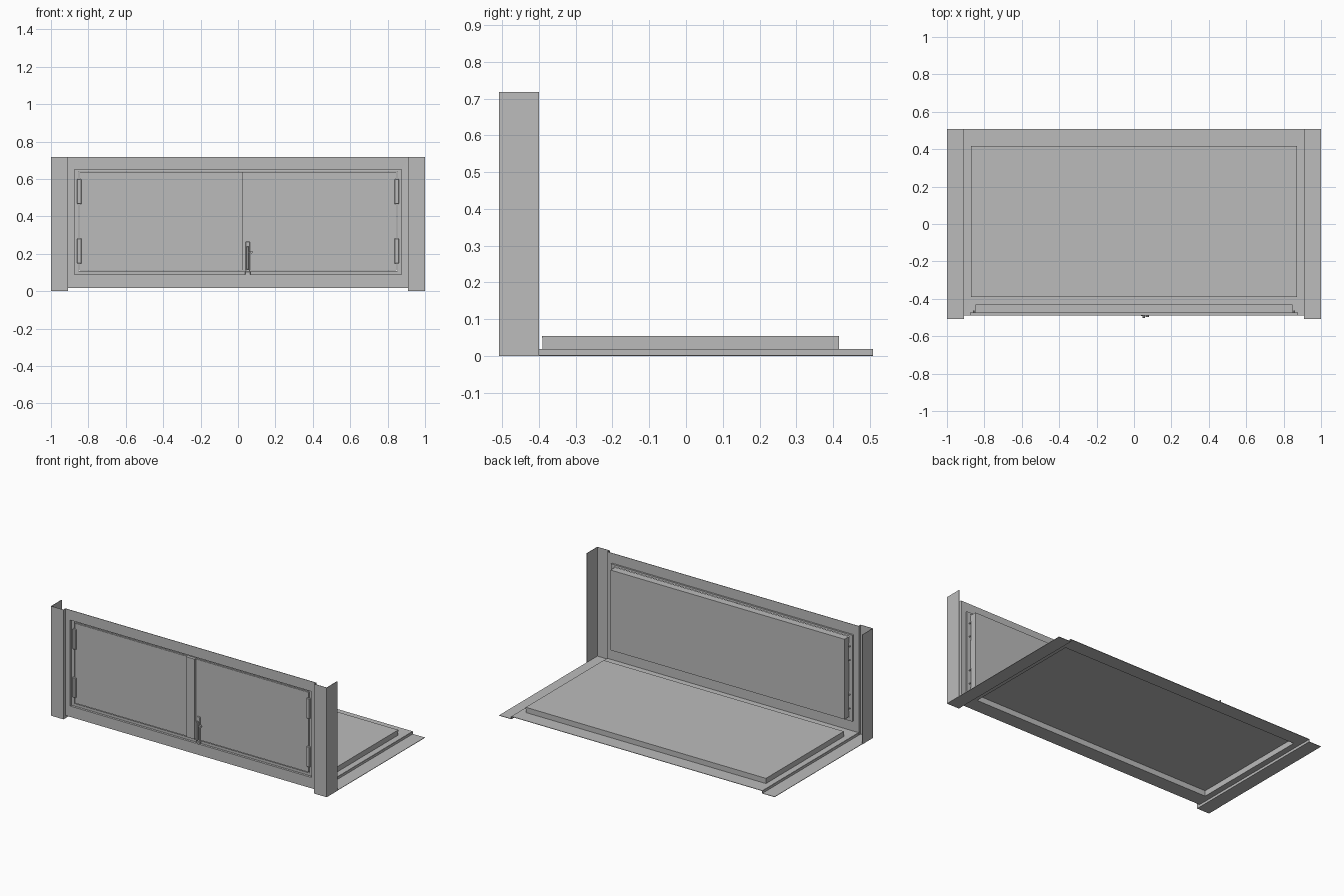
import bpy
import bmesh
from mathutils import Vector

cube = bpy.data.objects.get("Cube")
if cube:
    bpy.data.objects.remove(cube, do_unlink=True)

grey = bpy.data.materials.new("sheet grey")
grey.use_nodes = True
GREY = (0.5, 0.5, 0.5, 1)
grey.diffuse_color = GREY
grey.node_tree.nodes["Principled BSDF"].inputs["Base Color"].default_value = GREY

SHEET = 0.003


def finish(name, bm, thickness=0):
    bmesh.ops.recalc_face_normals(bm, faces=bm.faces)
    mesh = bpy.data.meshes.new(name)
    bm.to_mesh(mesh)
    bm.free()
    mesh.materials.append(grey)
    obj = bpy.data.objects.new(name, mesh)
    bpy.context.collection.objects.link(obj)
    if thickness:
        mod = obj.modifiers.new("thickness", "SOLIDIFY")
        mod.thickness = thickness
        mod.offset = 0
    return obj


def box(name, low, high, bevel=0):
    bm = bmesh.new()
    bmesh.ops.create_cube(bm, size=1)
    low, high = Vector(low), Vector(high)
    for v in bm.verts:
        v.co = (low + high) / 2 + v.co * (high - low)
    if bevel:
        bmesh.ops.bevel(bm, geom=bm.edges[:], offset=bevel, segments=1, affect="EDGES")
    return finish(name, bm)


def stepped_sheet(name, steps, place, cap):
    """Bent sheet through nested rectangles (u0, u1, v0, v1, level)."""
    bm = bmesh.new()
    rings = []
    for u0, u1, v0, v1, level in steps:
        corners = ((u0, v0), (u1, v0), (u1, v1), (u0, v1))
        rings.append([bm.verts.new(place(u, v, level)) for u, v in corners])
    for a, b in zip(rings, rings[1:]):
        for i in range(4):
            j = (i + 1) % 4
            bm.faces.new((a[i], a[j], b[j], b[i]))
    if cap:
        bm.faces.new(rings[-1])
    return finish(name, bm, SHEET)


def folded_strip(name, path, offset):
    """Open profile path swept along a straight offset."""
    bm = bmesh.new()
    start = [bm.verts.new(p) for p in path]
    end = [bm.verts.new(Vector(p) + Vector(offset)) for p in path]
    for i in range(len(path) - 1):
        bm.faces.new((start[i], start[i + 1], end[i + 1], end[i]))
    return finish(name, bm, SHEET)


def peg(name, centre, radius, depth):
    bpy.ops.mesh.primitive_cylinder_add(vertices=12, radius=radius, depth=depth,
                                        location=centre, rotation=(1.5708, 0, 0))
    obj = bpy.context.object
    obj.name = name
    obj.data.materials.append(grey)
    bpy.ops.object.shade_smooth_by_angle()
    return obj


# Floor with its raised tray, open underneath
stepped_sheet("floor_panel", [
    (-0.91, 0.91, -0.487, 0.509, 0.018),
    (-0.87, 0.87, -0.39, 0.415, 0.018),
    (-0.87, 0.87, -0.39, 0.415, 0.053),
], lambda u, v, w: (u, v, w), True)

# Front frame with a recessed rim around the opening
stepped_sheet("front_frame", [
    (-0.91, 0.91, 0.02, 0.718, -0.487),
    (-0.875, 0.875, 0.088, 0.652, -0.487),
    (-0.875, 0.875, 0.088, 0.652, -0.474),
    (-0.852, 0.852, 0.107, 0.64, -0.474),
], lambda u, v, w: (u, w, v), False)

# Folded corner posts and floor edges
for side, s in (("left", 1), ("right", -1)):
    folded_strip(side + "_corner_post",
                 [(s * 0.9985, -0.4, 0), (s * 0.9985, -0.508, 0),
                  (s * 0.91, -0.508, 0), (s * 0.91, -0.487, 0)], (0, 0, 0.718))
    folded_strip(side + "_floor_edge",
                 [(s * 0.9985, -0.508, 0.0015), (s * 0.91, -0.508, 0.0015),
                  (s * 0.91, -0.508, 0.018)], (0, 1.017, 0))

# Door leaves in front of one deep core, with an overlapping centre strip
box("door_core", (-0.848, -0.476, 0.111), (0.848, -0.43, 0.636))
box("right_door_skin", (-0.847, -0.479, 0.112), (-0.031, -0.475, 0.635))
box("left_door_skin", (0.03, -0.479, 0.112), (0.847, -0.475, 0.635))
box("door_centre_strip", (-0.032, -0.487, 0.111), (0.027, -0.475, 0.636))

# Hinges and their bolts
for side, s in (("left", 1), ("right", -1)):
    for level, z in (("lower", 0.215), ("upper", 0.532)):
        x = s * 0.848
        name = side + "_" + level + "_hinge"
        box(name, (x - 0.012, -0.487, z - 0.067), (x + 0.012, -0.473, z + 0.067), 0.003)
        for dz in (-0.045, 0.045):
            peg(name + "_bolt", (s * 0.858, -0.469, z + dz), 0.004, 0.012)

# Latch handle
box("handle_plate", (0.041, -0.485, 0.1), (0.063, -0.477, 0.265), 0.002)
box("handle_lever", (0.045, -0.503, 0.115), (0.06, -0.493, 0.24), 0.003)
box("handle_pivot", (0.045, -0.496, 0.2), (0.06, -0.483, 0.235))
box("handle_foot", (0.038, -0.492, 0.088), (0.066, -0.477, 0.104), 0.002)
box("handle_lock_arm", (0.058, -0.495, 0.205), (0.072, -0.49, 0.213))
peg("handle_lock", (0.072, -0.492, 0.209), 0.007, 0.012)
